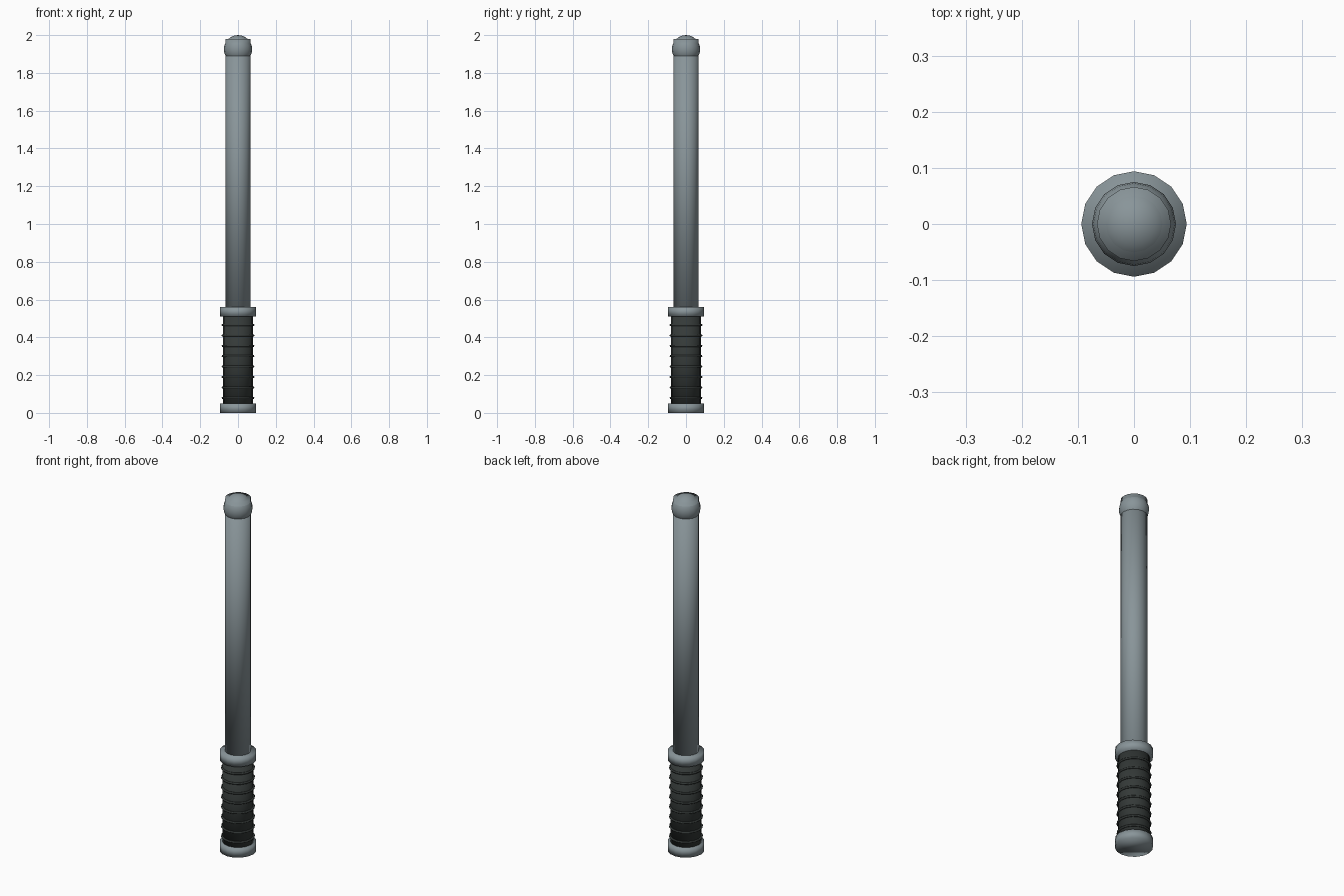
import bpy
import math

if "Cube" in bpy.data.objects:
    bpy.data.objects.remove(bpy.data.objects["Cube"])


def material(name, rgb):
    m = bpy.data.materials.new(name)
    m.diffuse_color = (*rgb, 1)
    m.use_nodes = True
    m.node_tree.nodes["Principled BSDF"].inputs["Base Color"].default_value = m.diffuse_color
    return m


STEEL = material("steel", (0.25, 0.30, 0.32))
RUBBER = material("rubber", (0.035, 0.042, 0.04))


def finish(name, mat):
    ob = bpy.context.object
    ob.name = name
    ob.data.materials.append(mat)
    bpy.ops.object.shade_smooth()
    return ob


def cylinder(name, radius, z0, z1, mat):
    bpy.ops.mesh.primitive_cylinder_add(
        vertices=16, radius=radius, depth=z1 - z0, location=(0, 0, (z0 + z1) / 2))
    return finish(name, mat)


# Handle: end cap, grip and guard
cylinder("end_cap", 0.094, 0.0, 0.05, STEEL)
cylinder("grip", 0.079, 0.03, 0.53, RUBBER)
cylinder("guard", 0.094, 0.51, 0.56, STEEL)

# Raised ribs around the grip
for i in range(8):
    bpy.ops.mesh.primitive_torus_add(
        major_segments=16, minor_segments=6, major_radius=0.081,
        minor_radius=0.006, location=(0, 0, 0.08 + i * 0.055))
    finish(f"grip_rib_{i + 1}", RUBBER)

# Shaft, its flat end just poking out of the ball tip
cylinder("shaft", 0.066, 0.53, 1.98, STEEL)

# Ball tip
bpy.ops.mesh.primitive_uv_sphere_add(
    segments=16, ring_count=12, radius=0.075, location=(0, 0, 1.925))
finish("ball_tip", STEEL)
